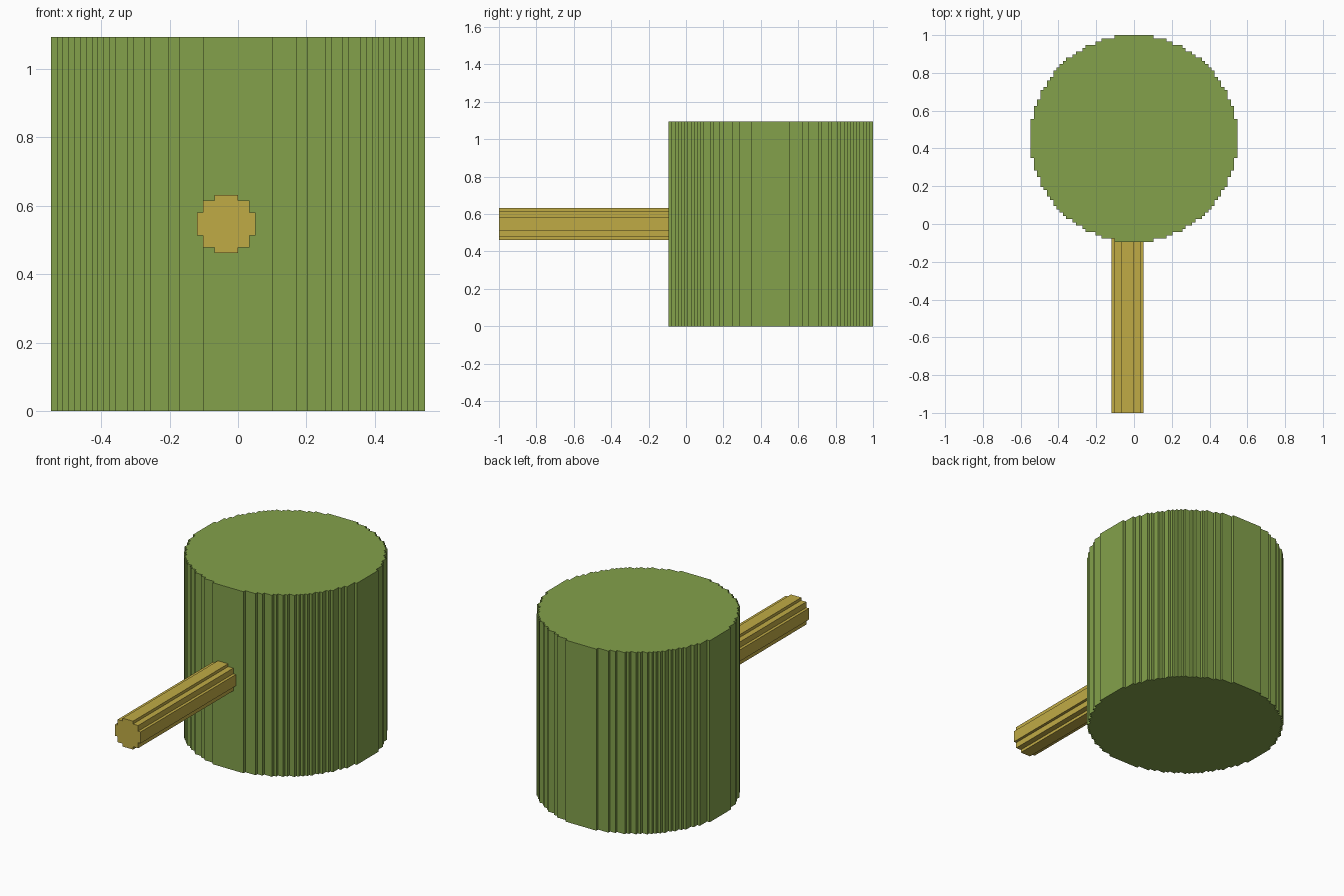
import bpy, bmesh, math
from mathutils import Vector

cube = bpy.data.objects.get("Cube")
if cube:
    bpy.data.objects.remove(cube, do_unlink=True)

U = 2 / 117  # size of one grid step


def material(name, rgb):
    m = bpy.data.materials.new(name)
    m.use_nodes = True
    col = (*rgb, 1.0)
    m.diffuse_color = col
    m.node_tree.nodes["Principled BSDF"].inputs["Base Color"].default_value = col
    return m


def stepped_circle(r):
    """Outline of a circle of radius r steps, snapped to the grid."""
    right = []
    for j in range(-r, r):
        half = math.floor(math.sqrt(r * r - (j + 0.5) ** 2) + 0.5)
        if right and right[-1][0] == half:
            right[-1] = (half, j + 1)  # lengthen the straight run
        else:
            right += [(half, j), (half, j + 1)]
    return right + [(-x, y) for x, y in reversed(right)]


def prism(name, r, origin, across, up, sweep, mat):
    """Extrude a stepped circle lying in the across/up plane along sweep."""
    bm = bmesh.new()
    o, a, b = Vector(origin), Vector(across), Vector(up)
    verts = [bm.verts.new((o + a * p + b * q) * U) for p, q in stepped_circle(r)]
    cap = bm.faces.new(verts)
    ext = bmesh.ops.extrude_face_region(bm, geom=[cap], use_keep_orig=True)
    moved = [g for g in ext["geom"] if isinstance(g, bmesh.types.BMVert)]
    bmesh.ops.translate(bm, verts=moved, vec=Vector(sweep) * U)
    bmesh.ops.recalc_face_normals(bm, faces=bm.faces)
    me = bpy.data.meshes.new(name)
    bm.to_mesh(me)
    bm.free()
    me.materials.append(mat)
    ob = bpy.data.objects.new(name, me)
    bpy.context.collection.objects.link(ob)
    return ob


green = material("leaf green", (0.227, 0.356, 0.070))
ochre = material("ochre yellow", (0.527, 0.407, 0.060))

# Upright drum
prism("drum", 32, (0, 26.5, 0), (1, 0, 0), (0, 1, 0), (0, 0, 64), green)

# Rod pointing forward, its root sunk slightly into the drum
prism("rod", 5, (-2, -58.5, 32), (1, 0, 0), (0, 0, 1), (0, 55, 0), ochre)
